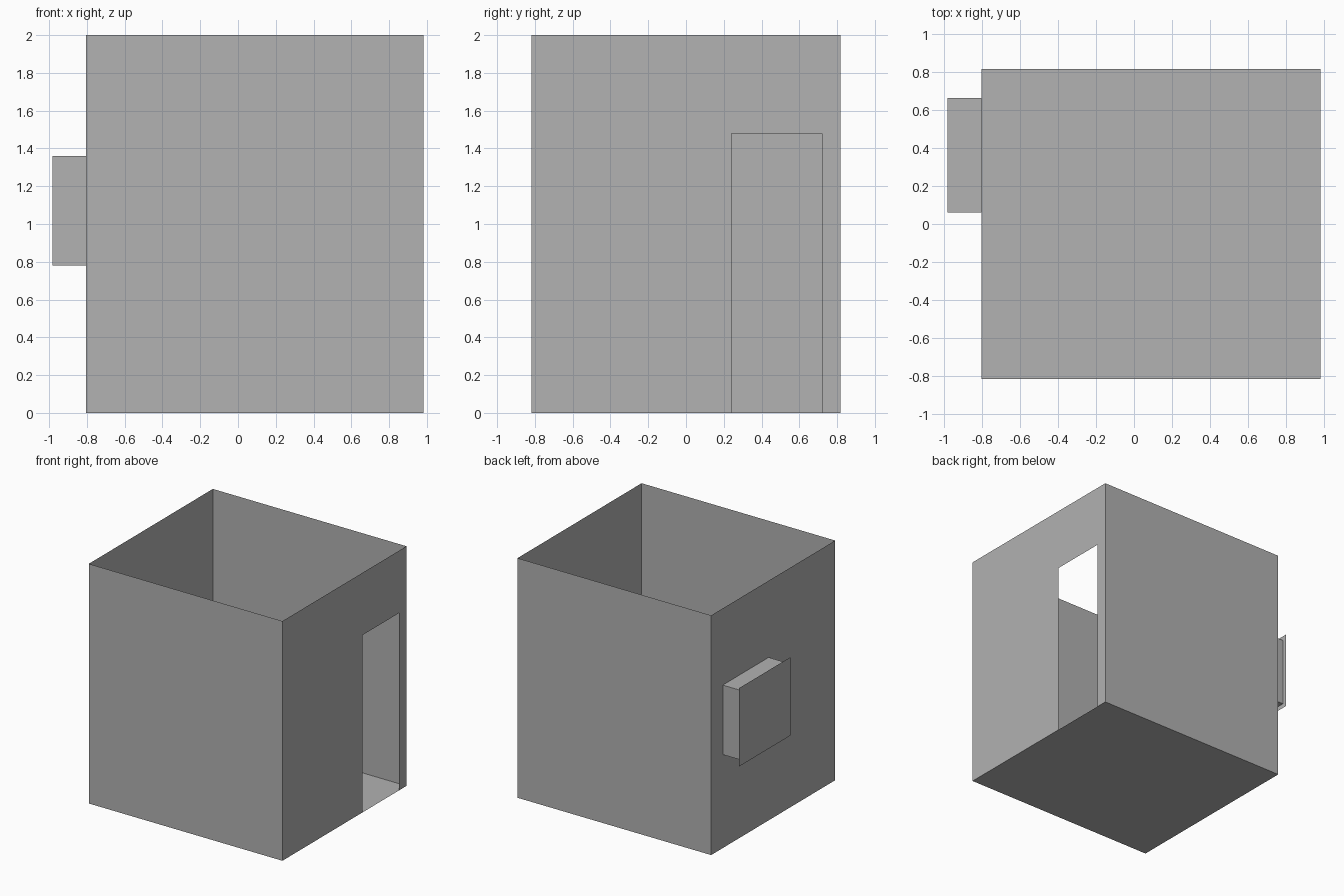
import bpy

cube = bpy.data.objects.get("Cube")
if cube:
    bpy.data.objects.remove(cube, do_unlink=True)

grey = bpy.data.materials.new("plain_grey")
grey.use_nodes = True
colour = (0.445, 0.445, 0.445, 1)
grey.diffuse_color = colour
grey.node_tree.nodes["Principled BSDF"].inputs["Base Color"].default_value = colour

LEFT, RIGHT, DEPTH, HEIGHT = -0.805, 0.983, 0.818, 2.0
OUTER = -0.983


def sheet(name, faces):
    """Make one object from flat faces, each a list of corners."""
    verts = [p for f in faces for p in f]
    index, polys = 0, []
    for f in faces:
        polys.append(range(index, index + len(f)))
        index += len(f)
    mesh = bpy.data.meshes.new(name)
    mesh.from_pydata(verts, [], [list(p) for p in polys])
    mesh.materials.append(grey)
    obj = bpy.data.objects.new(name, mesh)
    bpy.context.collection.objects.link(obj)
    return obj


def across_x(x, outline):
    return [(x, y, z) for y, z in outline]


def across_y(y, x0, x1, z0, z1):
    return [(x0, y, z0), (x1, y, z0), (x1, y, z1), (x0, y, z1)]


def across_z(z, x0, x1, y0, y1):
    return [(x0, y0, z), (x1, y0, z), (x1, y1, z), (x0, y1, z)]


def rect(y0, y1, z0, z1):
    return [(y0, z0), (y0, z1), (y1, z1), (y1, z0)]


# Open-topped room made of thin sheets
sheet("floor", [across_z(0, LEFT, RIGHT, -DEPTH, DEPTH)[::-1]])
sheet("front_wall", [across_y(-DEPTH, LEFT, RIGHT, 0, HEIGHT)])
sheet("back_wall", [across_y(DEPTH, LEFT, RIGHT, 0, HEIGHT)[::-1]])
sheet("window_wall", [across_x(LEFT, rect(-DEPTH, DEPTH, 0, HEIGHT))])

# Wall with a doorway reaching the floor
d0, d1, door_top = 0.24, 0.72, 1.48
sheet("door_wall", [
    across_x(RIGHT, rect(-DEPTH, d0, 0, HEIGHT)[::-1]),
    across_x(RIGHT, rect(d0, d1, door_top, HEIGHT)[::-1]),
    across_x(RIGHT, rect(d1, DEPTH, 0, HEIGHT)[::-1])])

# Projecting box sides with a slightly larger panel over the end
y0, y1, z0, z1, lip = 0.06, 0.665, 0.78, 1.36, 0.037
sheet("window_box", [
    across_y(y0, OUTER, LEFT, z0, z1),
    across_y(y1, OUTER, LEFT, z0, z1)[::-1],
    across_z(z0, OUTER, LEFT, y0, y1)[::-1],
    across_z(z1, OUTER, LEFT, y0, y1)])
sheet("window_panel", [
    across_x(OUTER, rect(y0 - lip, y1 + lip, z0 - lip, z1 + lip))])
